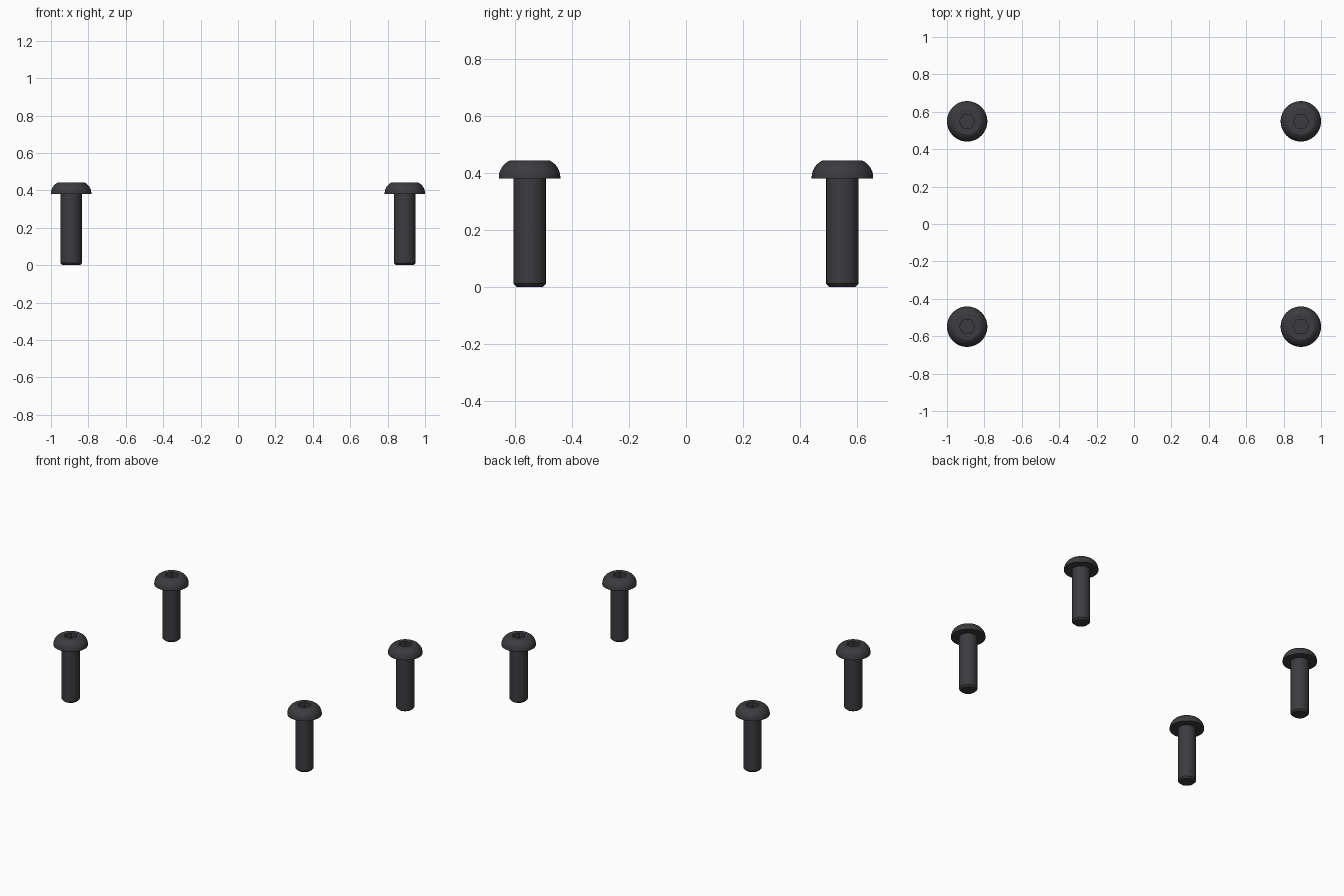
import bpy, bmesh
from math import sin, cos, pi, radians

if "Cube" in bpy.data.objects:
    bpy.data.objects.remove(bpy.data.objects["Cube"])

SEG = 48
HEX_APOTHEM = 0.036

dark = bpy.data.materials.new("dark_steel")
dark.diffuse_color = (0.045, 0.045, 0.05, 1)
dark.use_nodes = True
dark.node_tree.nodes["Principled BSDF"].inputs["Base Color"].default_value = dark.diffuse_color


def hex_radius(a):
    return HEX_APOTHEM / cos(a % (pi / 3) - pi / 6)


def round_radius(r):
    return lambda a: r


# Profile from the shank tip up over the domed head
profile = [(0.046, 0.0), (0.057, 0.011), (0.057, 0.38), (0.108, 0.38), (0.108, 0.384)]
for i in range(1, 9):
    t = radians(65) * i / 8
    profile.append((0.043 + 0.065 * cos(t), 0.384 + 0.065 * sin(t)))
sections = [(round_radius(r), z) for r, z in profile]

# Hexagonal socket sunk into the flat top
top = profile[-1][1]
sections += [(hex_radius, top), (hex_radius, top - 0.036)]

bm = bmesh.new()
rings = []
for radius, z in sections:
    ring = []
    for k in range(SEG):
        a = 2 * pi * k / SEG
        ring.append(bm.verts.new((radius(a) * cos(a), radius(a) * sin(a), z)))
    rings.append(ring)
for lo, hi in zip(rings, rings[1:]):
    for k in range(SEG):
        n = (k + 1) % SEG
        bm.faces.new((lo[k], lo[n], hi[n], hi[k]))
bm.faces.new(rings[0][::-1])
bm.faces.new(rings[-1])
mesh = bpy.data.meshes.new("button_head_bolt")
bm.to_mesh(mesh)
bm.free()
mesh.materials.append(dark)

# Four bolts at the corners of a rectangle
for side, x in (("left", -0.892), ("right", 0.892)):
    for end, y in (("front", -0.549), ("back", 0.549)):
        bolt = bpy.data.objects.new(f"bolt_{end}_{side}", mesh.copy())
        bolt.location = (x, y, 0)
        bpy.context.collection.objects.link(bolt)
        bpy.ops.object.select_all(action='DESELECT')
        bolt.select_set(True)
        bpy.context.view_layer.objects.active = bolt
        bpy.ops.object.shade_smooth_by_angle(angle=radians(28))
bpy.data.meshes.remove(mesh)
